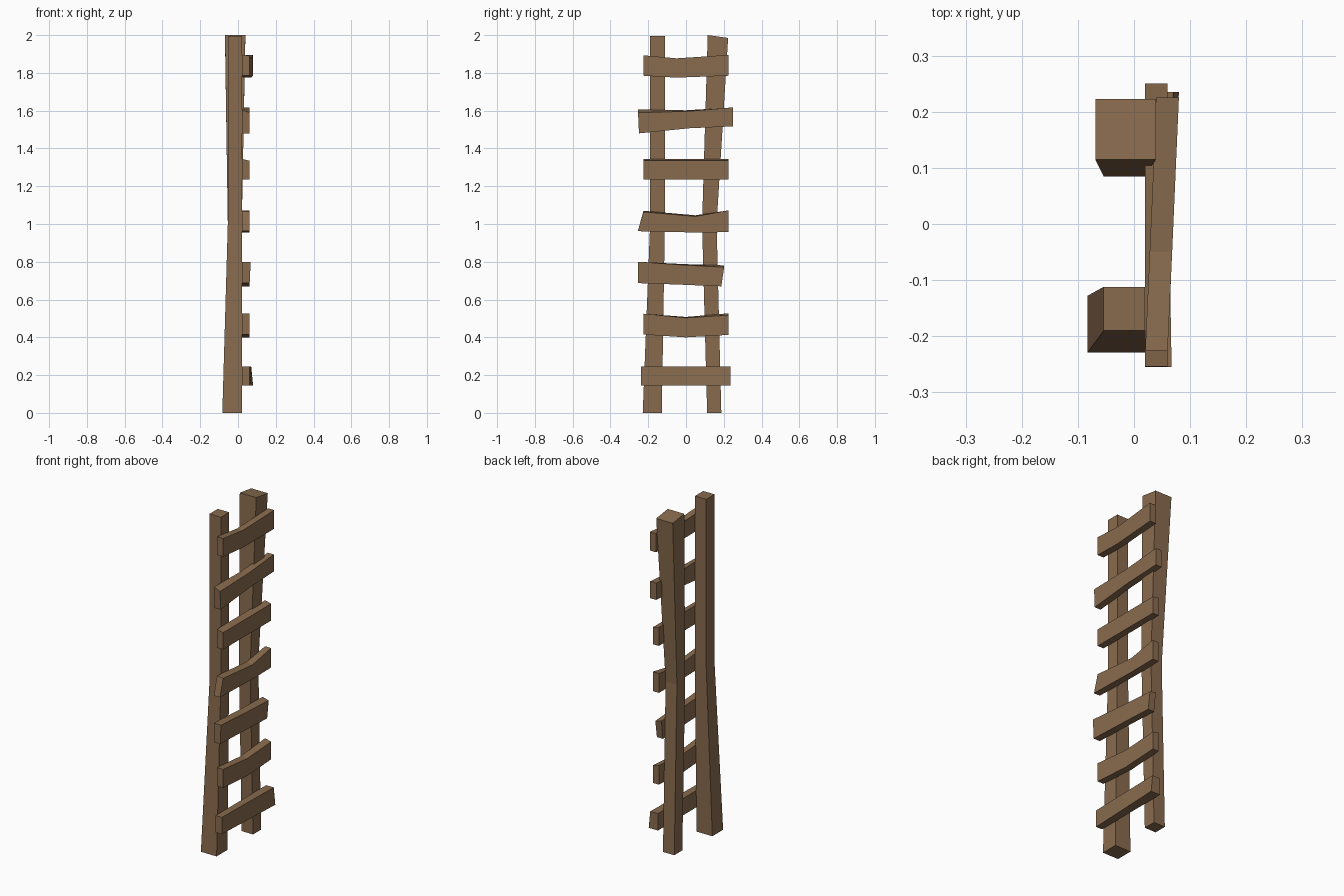
import bpy, bmesh

wood = bpy.data.materials.new("brown wood")
wood.diffuse_color = (0.25, 0.147, 0.076, 1)


def loft(name, loops):
    """Join four-cornered loops into a closed beam with capped ends."""
    bm = bmesh.new()
    rings = [[bm.verts.new(p) for p in loop] for loop in loops]
    for a, b in zip(rings, rings[1:]):
        for i in range(4):
            j = (i + 1) % 4
            bm.faces.new((a[i], a[j], b[j], b[i]))
    bm.faces.new(rings[0][::-1])
    bm.faces.new(rings[-1])
    bmesh.ops.recalc_face_normals(bm, faces=bm.faces)
    me = bpy.data.meshes.new(name)
    bm.to_mesh(me)
    bm.free()
    me.materials.append(wood)
    ob = bpy.data.objects.new(name, me)
    bpy.context.collection.objects.link(ob)


def level(x0, x1, y0, y1, z0, z1=None):
    """Post section; z0 and z1 are the heights at y0 and y1."""
    z1 = z0 if z1 is None else z1
    return [(x0, y0, z0), (x1, y0, z0), (x1, y1, z1), (x0, y1, z1)]


def section(yb, yt, zb, zt, x0=0.02, xb=0.06, xt=0.06, drop=0.0):
    """Rung section; the front top edge sits lower by drop."""
    return [(x0, yb, zb), (xb, yb, zb), (xt, yt, zt - drop), (x0, yt, zt)]


# Uneven posts with a bend halfway up
loft("left_post", [level(-0.083, 0.02, -0.229, -0.128, 0),
                   level(-0.054, 0.02, -0.19, -0.112, 1.0),
                   level(-0.054, 0.02, -0.19, -0.112, 1.995)])
loft("right_post", [level(-0.054, 0.02, 0.112, 0.187, 0),
                    level(-0.054, 0.02, 0.085, 0.162, 1.0),
                    level(-0.069, 0.039, 0.115, 0.223, 2.0, 1.985)])

# Crooked rungs, bottom to top: left end, bend, right end
rungs = [
    [section(-0.237, -0.237, 0.145, 0.245), section(0, 0, 0.145, 0.245, 0.02, 0.07, 0.065),
     section(0.235, 0.235, 0.145, 0.245, 0.02, 0.08, 0.07)],
    [section(-0.225, -0.225, 0.415, 0.525), section(0, 0, 0.4, 0.508, drop=0.005),
     section(0.225, 0.225, 0.413, 0.527, drop=0.01)],
    [section(-0.255, -0.255, 0.687, 0.8, xb=0.062, xt=0.067),
     section(-0.03, -0.02, 0.679, 0.788, xb=0.061, xt=0.063, drop=0.005),
     section(0.187, 0.202, 0.67, 0.781, drop=0.01)],
    [section(-0.255, -0.225, 0.962, 1.07, drop=0.006), section(0.05, 0.05, 0.955, 1.046, drop=0.006),
     section(0.225, 0.225, 0.957, 1.072)],
    [section(y, y, 1.235, 1.345, drop=0.01) for y in (-0.225, 0, 0.225)],
    [section(-0.249, -0.254, 1.48, 1.606, drop=0.016), section(0.02, 0, 1.507, 1.602, drop=0.006),
     section(0.25, 0.25, 1.517, 1.617)],
    [section(-0.225, -0.225, 1.785, 1.893), section(-0.05, -0.05, 1.775, 1.877, 0.028, 0.068, 0.068),
     section(0.225, 0.225, 1.785, 1.895, 0.04, 0.08, 0.08)],
]
for n, loops in enumerate(rungs, 1):
    loft(f"rung_{n}", loops)
